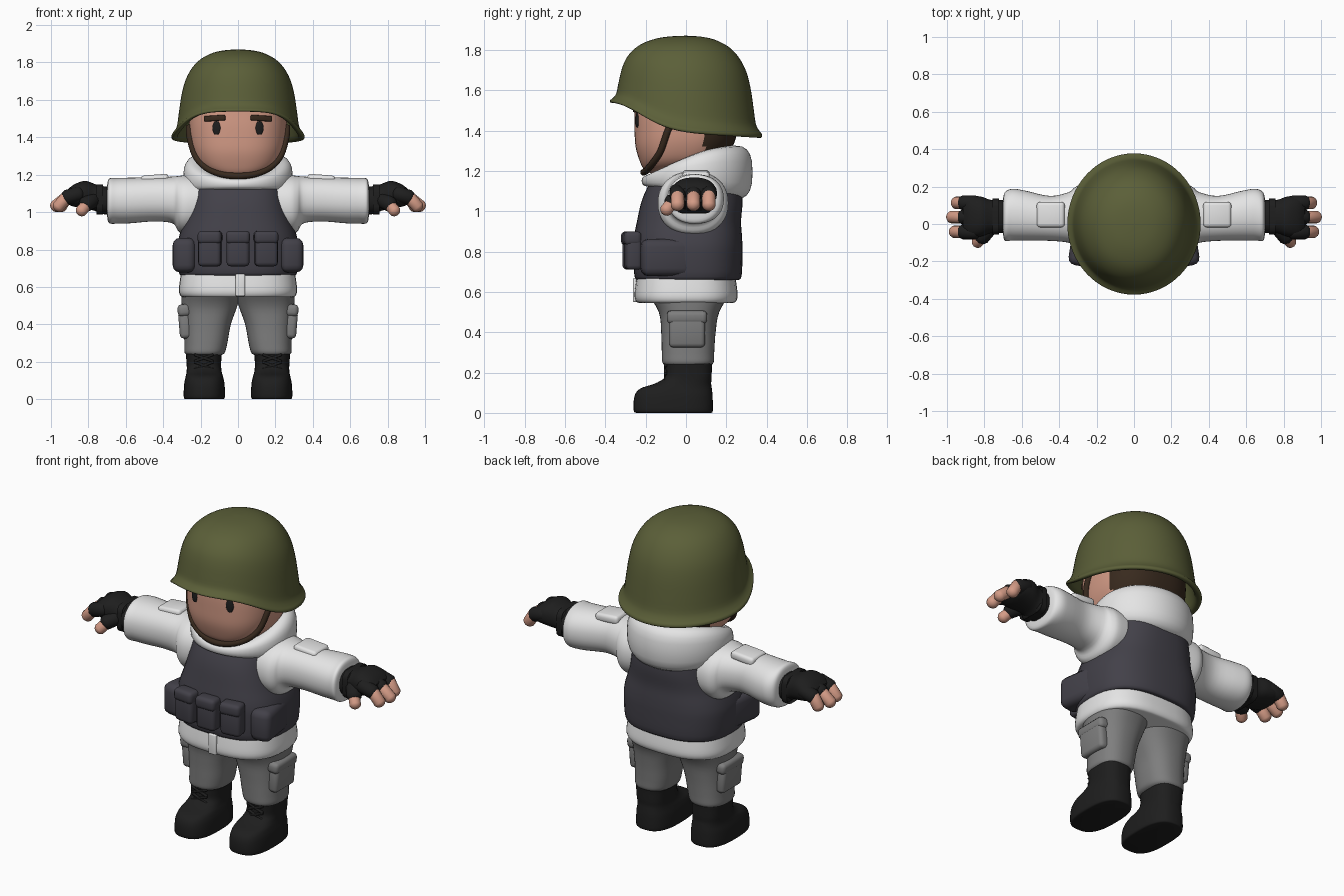
import bpy, bmesh, math
from mathutils import Vector

cube = bpy.data.objects.get("Cube")
if cube:
    bpy.data.objects.remove(cube, do_unlink=True)


def material(name, r, g, b):
    m = bpy.data.materials.new(name)
    m.use_nodes = True
    m.diffuse_color = (r, g, b, 1)
    bsdf = m.node_tree.nodes["Principled BSDF"]
    bsdf.inputs["Base Color"].default_value = (r, g, b, 1)
    bsdf.inputs["Roughness"].default_value = 0.8
    return m


OLIVE = material("olive green", .105, .115, .04)
VEST = material("charcoal vest", .055, .052, .066)
WHITE = material("white cloth", .78, .78, .78)
GREY = material("grey cloth", .21, .21, .21)
BLACK = material("black leather", .013, .013, .013)
SKIN = material("skin", .66, .33, .24)
BROWN = material("dark brown", .04, .023, .013)


def finish(name, bm, mat):
    bmesh.ops.recalc_face_normals(bm, faces=bm.faces)
    me = bpy.data.meshes.new(name)
    bm.to_mesh(me)
    bm.free()
    me.materials.append(mat)
    ob = bpy.data.objects.new(name, me)
    bpy.context.collection.objects.link(ob)
    return ob


def skin_rings(name, rings, mat, closed=False):
    """Bridge rings of points; cap the ends unless they form a loop."""
    bm = bmesh.new()
    vs = [[bm.verts.new(p) for p in ring] for ring in rings]
    n = len(vs[0])
    pairs = list(zip(vs, vs[1:])) + ([(vs[-1], vs[0])] if closed else [])
    for a, b in pairs:
        for i in range(n):
            j = (i + 1) % n
            bm.faces.new((a[i], a[j], b[j], b[i]))
    if not closed:
        bm.faces.new(vs[0])
        bm.faces.new(vs[-1])
    return finish(name, bm, mat)


def spline(rows, k=4):
    """Catmull-Rom interpolation of number rows."""
    pad = [rows[0]] + list(rows) + [rows[-1]]
    out = []
    for a, b, c, d in zip(pad, pad[1:], pad[2:], pad[3:]):
        for i in range(k):
            t = i / k
            out.append([q + t / 2 * (r - p + t * (2*p - 5*q + 4*r - s + t * (3*(q - r) + s - p)))
                        for p, q, r, s in zip(a, b, c, d)])
    return out + [list(rows[-1])]


def spow(v, e):
    return math.copysign(abs(v) ** e, v)


def loft(name, rows, mat, axis="z", power=2.4, side=1, n=40):
    """Rows are position, two centre and two radius values."""
    rings = []
    for pos, ca, cb, ra, rb in spline(rows):
        ring = []
        for i in range(n):
            t = math.tau * i / n
            a = ca + ra * spow(math.cos(t), 2 / power)
            b = cb + rb * spow(math.sin(t), 2 / power)
            ring.append((side * a, b, pos) if axis == "z" else (side * pos, a, b))
        rings.append(ring)
    return skin_rings(name, rings, mat)


def box(name, loc, size, mat, bevel=.02, rot=(0, 0, 0)):
    bm = bmesh.new()
    bmesh.ops.create_cube(bm, size=1)
    bmesh.ops.scale(bm, vec=size, verts=bm.verts)
    bmesh.ops.bevel(bm, geom=bm.edges[:], offset=bevel, segments=3, profile=.5, affect="EDGES")
    ob = finish(name, bm, mat)
    ob.location, ob.rotation_euler = loc, rot
    return ob


def capsule(name, a, b, r, mat):
    a, b = Vector(a), Vector(b)
    length = (b - a).length
    arc = [math.pi / 2 * i / 5 for i in range(5)]
    rows = [(-r * math.cos(t), r * math.sin(t) + .001) for t in arc]
    rows += [(length - z, q) for z, q in reversed(rows)]
    rings = [[(q * math.cos(math.tau * i / 16), q * math.sin(math.tau * i / 16), z)
              for i in range(16)] for z, q in rows]
    ob = skin_rings(name, rings, mat)
    ob.location, ob.rotation_mode = a, "QUATERNION"
    ob.rotation_quaternion = (b - a).to_track_quat("Z", "Y")


# Helmet: dome with a rim that rises toward the front, and a hollow underside
profile = [(1, .01), (.99, .2), (.96, .38), (.89, .56), (.79, .69), (.65, .79), (.48, .85),
           (.28, .89), (.12, .92), (.05, .965), (.015, 1), (-.015, 1), (-.02, .96), (.04, .89), (.4, .8)]
rings = []
for h, f in spline(profile, 3):
    ring = []
    for i in range(64):
        t = math.tau * i / 64
        s = (1 + math.sin(t)) / 2
        rim = 1.375 + .045 * (1 - s) + .125 * math.exp(-(s / .28) ** 2)
        ring.append((.355 * f * math.cos(t), .376 * f * math.sin(t), rim + (1.87 - rim) * h))
    rings.append(ring)
skin_rings("helmet", rings, OLIVE)

# Head, with hair at the back
head = loft("head", [(1.19, 0, -.1, .07, .08), (1.21, 0, -.06, .15, .15), (1.25, 0, -.03, .21, .2),
                     (1.32, 0, -.01, .245, .24), (1.4, 0, 0, .26, .255), (1.5, 0, 0, .26, .255),
                     (1.6, 0, 0, .24, .24), (1.7, 0, 0, .16, .16)], SKIN, power=2.5, n=64)
head.data.materials.append(BROWN)
for p in head.data.polygons:
    p.material_index = int(p.center.y > .09 and p.center.z > 1.28)
box("neck", (0, .02, 1.22), (.26, .26, .16), SKIN, .05)

# Chin strap
half = [(.262, -.06, 1.46), (.258, -.09, 1.4), (.228, -.125, 1.3), (.172, -.165, 1.238), (.09, -.195, 1.203)]
path = spline(half + [(0, -.21, 1.193)] + [(-x, y, z) for x, y, z in reversed(half)])
curve = bpy.data.curves.new("chin_strap", "CURVE")
curve.dimensions, curve.bevel_depth, curve.bevel_resolution = "3D", .017, 3
line = curve.splines.new("POLY")
line.points.add(len(path) - 1)
for point, co in zip(line.points, path):
    point.co = (*co, 1)
curve.materials.append(BROWN)
bpy.context.collection.objects.link(bpy.data.objects.new("chin_strap", curve))

# Hood: a fat collar, low in front and high at the back
rings = []
for i in range(64):
    t = math.tau * i / 64
    b = (1 + math.sin(t)) / 2
    top, low = 1.18 + .145 * math.sin(b * math.pi / 2), 1.12 - .06 * b
    ring = []
    for j in range(20):
        u = math.tau * j / 20
        d = (.055 + .03 * b) * spow(math.cos(u), .75)
        z = (top + low) / 2 + (top - low) / 2 * spow(math.sin(u), .75)
        ring.append(((.222 + d) * math.cos(t), .04 + (.205 + d) * math.sin(t), z))
    rings.append(ring)
skin_rings("hood", rings, WHITE, closed=True)

# Vest and jacket hem
loft("vest", [(.66, 0, .01, .29, .24), (.675, 0, .01, .315, .265), (.8, 0, .01, .325, .27),
              (.87, 0, .01, .315, .268), (.95, 0, .015, .288, .258), (1.05, 0, .03, .262, .25),
              (1.13, 0, .04, .25, .225), (1.2, 0, .03, .235, .17), (1.24, 0, .03, .19, .1)], VEST, power=2.6)
loft("jacket_hem", [(.545, 0, 0, .28, .225), (.55, 0, 0, .305, .245), (.58, 0, 0, .316, .256),
                    (.64, 0, 0, .31, .25), (.7, 0, 0, .3, .24)], WHITE, power=2.7)
box("hem_placket", (.012, -.253, .61), (.05, .02, .12), WHITE, .007)

# Front pouches
for x in (-.15, 0, .15):
    turn = (0, 0, x * .8)
    y = -.275 + abs(x) * .08
    box("front_pouch", (x, y, .795), (.122, .08, .17), VEST, .022, turn)
    box("front_pouch_flap", (x, y - .005, .865), (.128, .085, .07), VEST, .022, turn)

for s, label in ((1, "left_"), (-1, "right_")):
    box(label + "side_pouch", (s * .275, -.1, .77), (.125, .25, .185), VEST, .04, (0, 0, s * .15))

    # Face details
    eye = loft(label + "eye", [(-.036, 0, 0, .004, .003), (-.03, 0, 0, .014, .006), (0, 0, 0, .023, .008),
                               (.03, 0, 0, .014, .006), (.036, 0, 0, .004, .003)], BLACK, power=2, n=20)
    eye.location, eye.rotation_euler = (s * .115, -.241, 1.45), (0, 0, s * .25)
    box(label + "eyebrow", (s * .125, -.238, 1.502), (.12, .018, .03), BROWN, .007, (0, s * .06, s * .32))

    # Sleeve with flared shoulder and patch pocket
    loft(label + "sleeve", [(.2, .035, 1.045, .17, .15), (.28, .035, 1.04, .175, .157),
                            (.318, .035, 1.045, .16, .148), (.35, .035, 1.065, .135, .125),
                            (.45, .03, 1.068, .12, .118), (.58, .045, 1.062, .133, .122),
                            (.65, .05, 1.06, .138, .122), (.69, .04, 1.06, .13, .118),
                            (.7, .04, 1.06, .095, .08)], WHITE, axis="x", side=s, power=2.2)
    box(label + "sleeve_pocket", (s * .445, .05, 1.175), (.15, .135, .05), WHITE, .018, (0, s * .08, 0))

    # Fingerless glove and fingers
    loft(label + "glove", [(.66, .04, 1.06, .085, .072), (.73, .04, 1.065, .09, .075),
                           (.77, .04, 1.08, .09, .072), (.82, .04, 1.093, .107, .074),
                           (.88, .04, 1.088, .108, .058), (.915, .04, 1.08, .09, .035)],
         BLACK, axis="x", side=s)
    box(label + "wrist_strap", (s * .74, .04, 1.068), (.045, .19, .16), BLACK, .04)
    for y, reach in ((-.042, .955), (.037, .97), (.113, .945)):
        capsule(label + "finger_cover", (s * .86, y, 1.095), (s * .905, y, 1.082), .041, BLACK)
        capsule(label + "finger", (s * .92, y, 1.075), (s * reach, y, 1.035), .034, SKIN)
    capsule(label + "thumb_cover", (s * .77, -.02, 1.065), (s * .808, -.065, 1.045), .042, BLACK)
    capsule(label + "thumb", (s * .81, -.07, 1.04), (s * .835, -.095, 1.01), .032, SKIN)

    # Trouser leg and cargo pocket
    loft(label + "trouser_leg", [(.235, .18, .01, .09, .11), (.25, .178, .01, .108, .127),
                                 (.3, .172, .01, .115, .13), (.4, .164, .012, .126, .135),
                                 (.5, .152, .015, .149, .15), (.6, .14, .015, .165, .21)], GREY, side=s)
    box(label + "cargo_pocket", (s * .283, .005, .4), (.065, .18, .15), GREY, .022, (0, s * .08, 0))
    box(label + "cargo_flap", (s * .287, .005, .475), (.072, .2, .065), GREY, .022, (0, s * .08, 0))

    # Boot with crossed laces
    loft(label + "boot", [(0, .18, -.06, .1, .185), (.012, .18, -.063, .11, .196), (.08, .18, -.062, .108, .194),
                          (.12, .18, -.05, .1, .178), (.145, .181, -.015, .094, .14), (.175, .182, .01, .092, .117),
                          (.22, .183, .013, .094, .115), (.25, .183, .013, .095, .115),
                          (.255, .183, .013, .08, .1)], BLACK, side=s, power=2.7)
    for z in (.18, .22):
        for tilt in (-.35, .35):
            box(label + "boot_lace", (s * .183, -.102, z), (.11, .016, .014), BLACK, .005, (0, tilt, 0))
    box(label + "boot_tongue", (s * .183, -.08, .24), (.085, .05, .04), BLACK, .014)

# Smooth shading with crisp edges
bpy.ops.object.select_all(action="DESELECT")
for ob in bpy.context.collection.objects:
    if ob.type == "MESH":
        ob.select_set(True)
        bpy.context.view_layer.objects.active = ob
bpy.ops.object.shade_smooth_by_angle(angle=math.radians(45))
